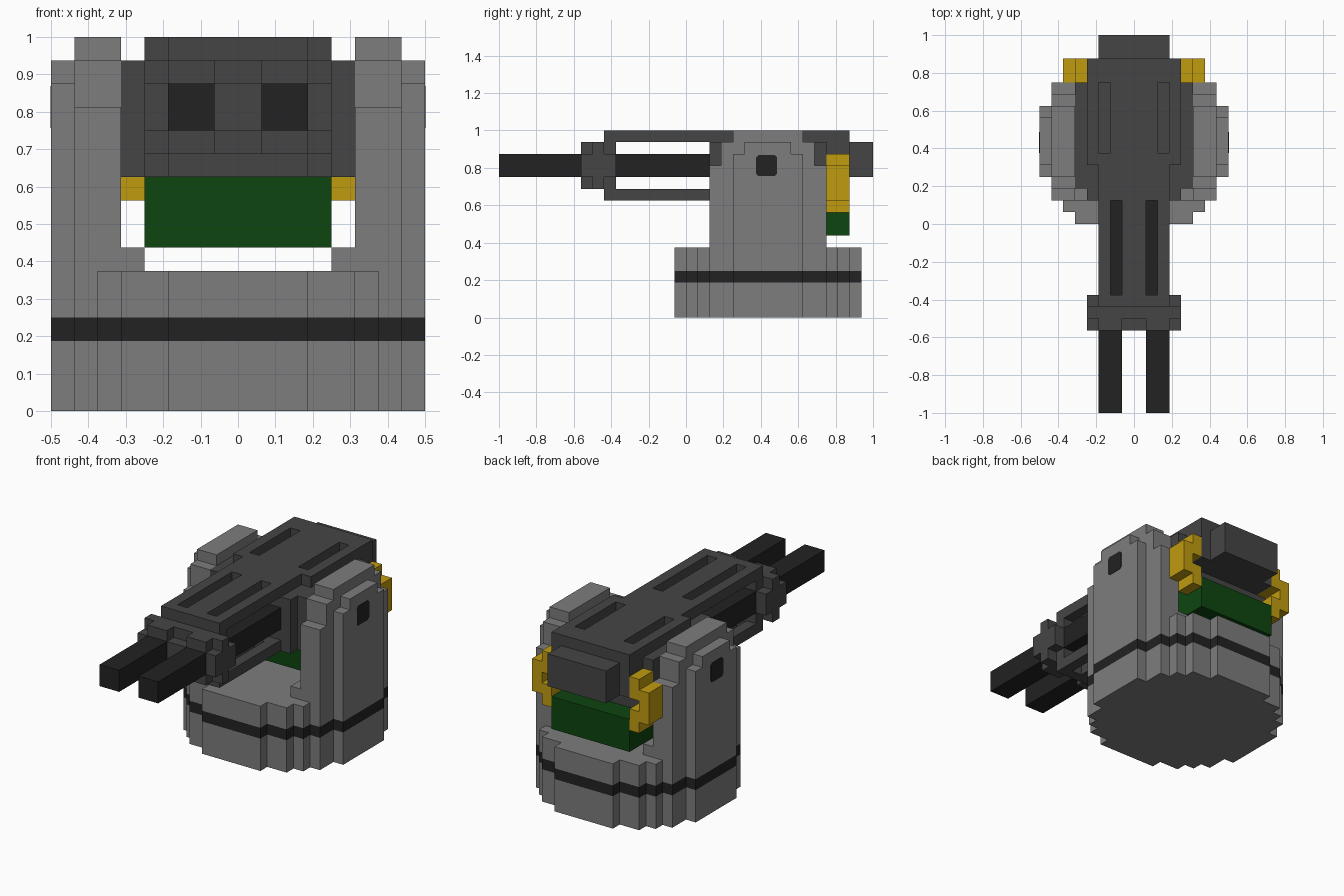
import bpy
import bmesh
from mathutils import Vector

old = bpy.data.objects.get("Cube")
if old:
    bpy.data.objects.remove(old, do_unlink=True)

U = 1 / 16  # grid unit: all sizes below are in sixteenths


def material(name, rgb):
    m = bpy.data.materials.new(name)
    m.use_nodes = True
    m.diffuse_color = (*rgb, 1)
    m.node_tree.nodes["Principled BSDF"].inputs["Base Color"].default_value = (*rgb, 1)
    return m


GREY = material("light grey", (0.205, 0.205, 0.205))
DARK = material("dark grey", (0.06, 0.06, 0.06))
BLACK = material("near black", (0.016, 0.016, 0.016))
GREEN = material("dark green", (0.004, 0.06, 0.005))
GOLD = material("golden yellow", (0.53, 0.33, 0.005))


def prism(name, mat, outline, lo, hi, axis="z", mirror=False):
    """Extrude a 2D outline from lo to hi; axis x uses (y, z), axis z uses (x, y)."""
    bm = bmesh.new()
    place = (lambda a, b: (lo, a, b)) if axis == "x" else (lambda a, b: (a, b, lo))
    step = Vector((hi - lo, 0, 0) if axis == "x" else (0, 0, hi - lo)) * U
    face = bm.faces.new([bm.verts.new(Vector(place(a, b)) * U) for a, b in outline])
    top = bmesh.ops.extrude_face_region(bm, geom=[face])["geom"]
    bmesh.ops.translate(bm, vec=step, verts=[v for v in top if isinstance(v, bmesh.types.BMVert)])
    bmesh.ops.recalc_face_normals(bm, faces=bm.faces)
    me = bpy.data.meshes.new(name)
    bm.to_mesh(me)
    bm.free()
    me.materials.append(mat)
    ob = bpy.data.objects.new(name, me)
    bpy.context.collection.objects.link(ob)
    if mirror:
        mod = ob.modifiers.new("Mirror", "MIRROR")
        mod.use_mirror_merge = False
    return ob


def box(name, mat, x, y, z, mirror=False):
    return prism(name, mat, [(x[0], y[0]), (x[1], y[0]), (x[1], y[1]), (x[0], y[1])],
                 z[0], z[1], mirror=mirror)


def cut(ob, cutter):
    """Subtract the cutter, bake the result and delete the cutter."""
    cutter.hide_render = True
    mod = ob.modifiers.new("Cut", "BOOLEAN")
    mod.operation = "DIFFERENCE"
    mod.solver = "EXACT"
    mod.object = cutter
    deps = bpy.context.evaluated_depsgraph_get()
    me = bpy.data.meshes.new_from_object(ob.evaluated_get(deps))
    ob.modifiers.clear()
    ob.data = me
    bpy.data.objects.remove(cutter, do_unlink=True)


# Round stepped base with a dark band
quarter = [(3, 8), (3, 7), (5, 7), (5, 6), (6, 6), (6, 5), (7, 5), (7, 3), (8, 3)]
half = quarter + [(x, -y) for x, y in reversed(quarter)]
disc = [(x, y + 7) for x, y in half + [(-x, y) for x, y in reversed(half)]]
prism("base_lower", GREY, disc, 0, 3)
prism("base_band", BLACK, disc, 3, 4)
prism("base_upper", GREY, disc, 4, 6)

# Side arms: thick inner plate, thinner outer plate, foot and pivot pin
inner = [(2, 6), (2, 13), (3, 13), (3, 15), (4, 15), (4, 16)]
prism("arm_inner", GREY, inner + [(14 - y, z) for y, z in reversed(inner)], 5, 7, "x", True)
outer = [(4, 6), (4, 14), (5, 14), (5, 15)]
prism("arm_outer", GREY, outer + [(14 - y, z) for y, z in reversed(outer)], 7, 8, "x", True)
box("arm_foot", GREY, (4, 5), (2, 12), (6, 7), True)
c = 0.2
pin = [(6 + c, 12.1), (7.8 - c, 12.1), (7.8, 12.1 + c), (7.8, 13.9 - c),
       (7.8 - c, 13.9), (6 + c, 13.9), (6, 13.9 - c), (6, 12.1 + c)]
prism("pivot_pin", BLACK, pin, 7.95, 8.03, "x", True)

# Gun housing
side = [(3, 10), (12, 10), (12, 12), (12, 15), (3, 15)]
prism("housing", DARK, side, -5, 5, "x")
box("housing_front", DARK, (-4, 4), (2, 3), (10, 15))
box("housing_rear", DARK, (-4, 4), (12, 14), (12, 15))
box("rear_block", DARK, (-3, 3), (14, 16), (12, 15))

# Top cover with front and rear slots, and the matching lower rail
cover = [(3, -7), (3, 5), (4, 5), (4, 14), (-4, 14), (-4, 5), (-3, 5), (-3, -7)]
top_cover = prism("top_cover", DARK, cover, 15, 16)
lower_rail = box("lower_rail", DARK, (-3, 3), (-7, 2), (10, 11))
for s in (-1, 1):
    front = sorted((s, 2 * s))
    rear = sorted((2 * s, 3 * s))
    cut(top_cover, box("front_slot_cutter", DARK, front, (-6, 2), (14, 17)))
    cut(top_cover, box("rear_slot_cutter", DARK, rear, (6, 12), (14, 17)))
    cut(lower_rail, box("rail_slot_cutter", DARK, front, (-6, 1), (9, 12)))

# Twin barrels and the muzzle clamp around them
box("barrel", BLACK, (1, 3), (-16, 2), (12, 14), True)
box("muzzle_clamp_core", DARK, (-4, 4), (-9, -6), (12, 14))
box("muzzle_clamp_ring", DARK, (-4, 4), (-8, -7), (11, 15))
box("muzzle_clamp_sleeve", DARK, (1, 3), (-9, -6), (11, 15), True)

# Green ammunition box and its golden brackets
box("ammo_box", GREEN, (-4, 4), (5, 14), (7, 10))
box("bracket_column", GOLD, (5, 6), (12, 14), (10, 13), True)
box("bracket_top", GOLD, (4, 5), (12, 14), (12, 14), True)
box("bracket_bottom", GOLD, (4, 5), (12, 14), (9, 11), True)
